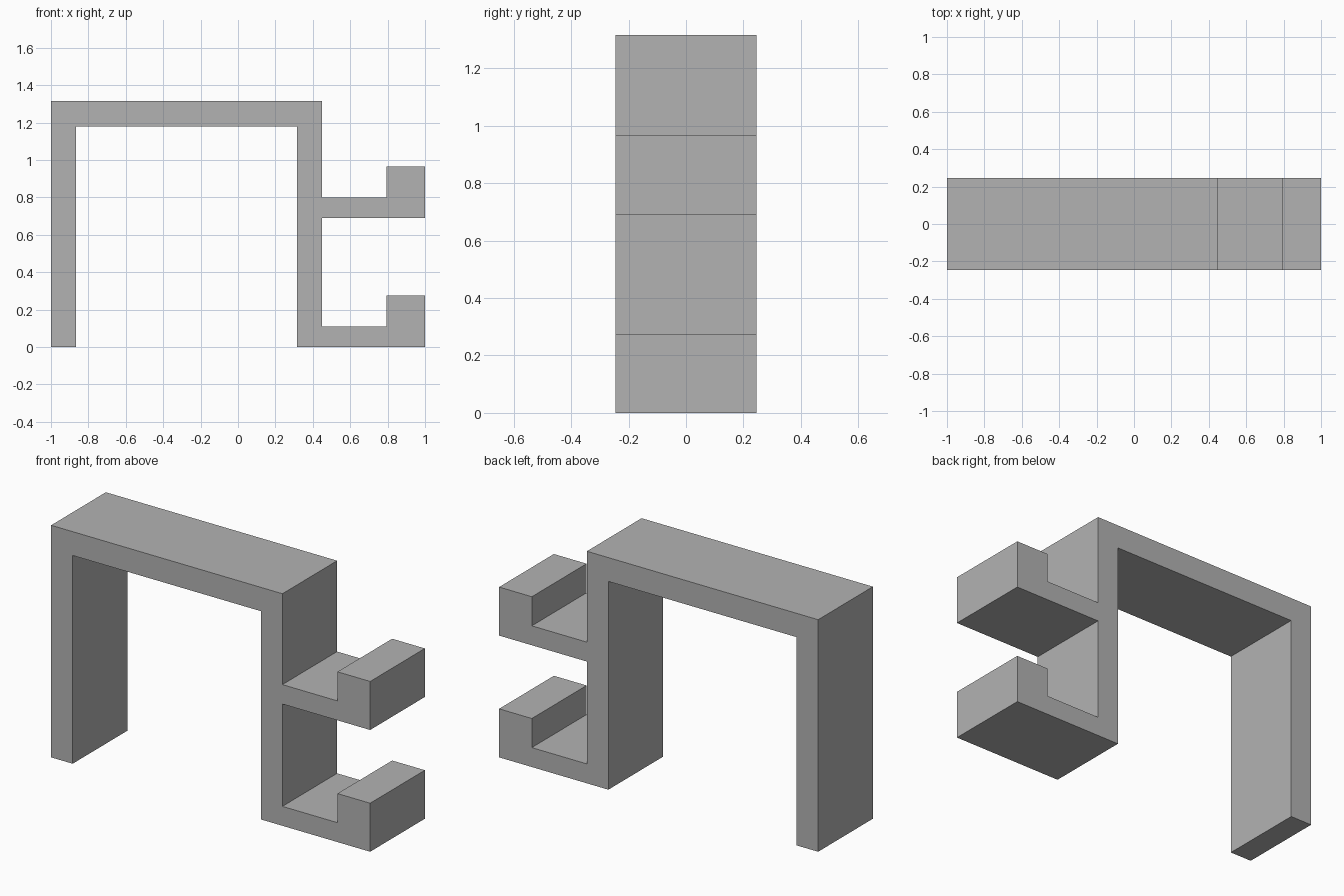
import bpy
import bmesh

if "Cube" in bpy.data.objects:
    bpy.data.objects.remove(bpy.data.objects["Cube"], do_unlink=True)

HALF_DEPTH = 0.245
TOP = 1.315

# Plain grey plastic
grey = bpy.data.materials.new("plain_grey")
grey.use_nodes = True
colour = (0.45, 0.45, 0.45, 1)
grey.diffuse_color = colour
grey.node_tree.nodes["Principled BSDF"].inputs["Base Color"].default_value = colour


def hook(z, thick):
    """Outline of one upturned hook, from its underside back to the leg."""
    return [(0.45, z), (1, z), (1, z + 0.275), (0.795, z + 0.275),
            (0.795, z + thick), (0.45, z + thick)]


# Side profile: hanging bracket with two hooks on its inner leg
profile = [(-1, 0), (-0.865, 0), (-0.865, 1.18), (0.315, 1.18), (0.315, 0)]
profile += hook(0, 0.11)[1:]
profile += hook(0.69, 0.11)
profile += [(0.45, TOP), (-1, TOP)]

# Extrude the profile through the depth
bm = bmesh.new()
face = bm.faces.new([bm.verts.new((x, -HALF_DEPTH, z)) for x, z in profile])
result = bmesh.ops.extrude_face_region(bm, geom=[face])
moved = [v for v in result["geom"] if isinstance(v, bmesh.types.BMVert)]
bmesh.ops.translate(bm, verts=moved, vec=(0, 2 * HALF_DEPTH, 0))
bmesh.ops.recalc_face_normals(bm, faces=bm.faces[:])

mesh = bpy.data.meshes.new("hook_bracket")
bm.to_mesh(mesh)
bm.free()
mesh.materials.append(grey)
bracket = bpy.data.objects.new("hook_bracket", mesh)
bpy.context.collection.objects.link(bracket)
